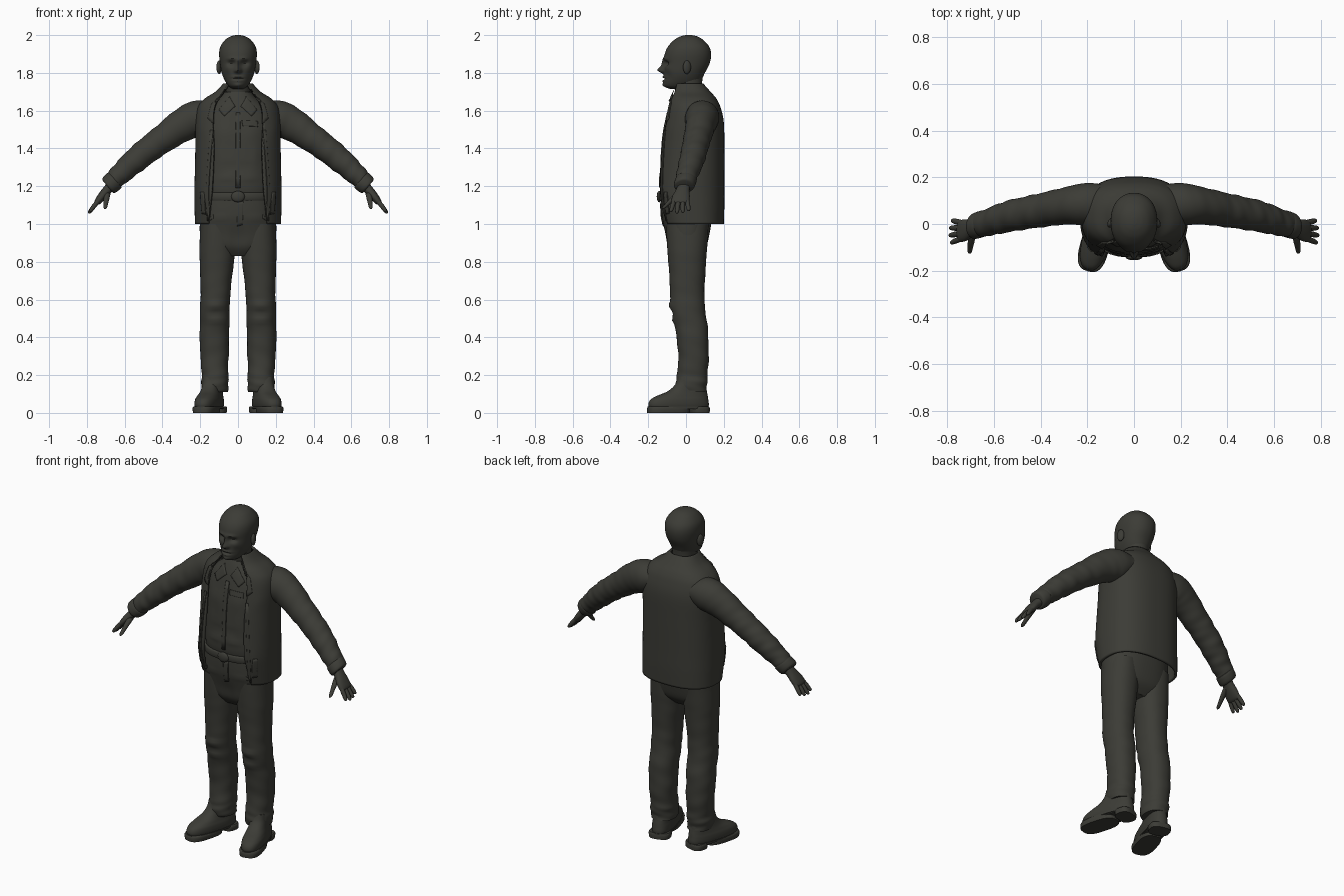
import bpy, bmesh, math
from mathutils import Vector, Matrix

cube = bpy.data.objects.get("Cube")
if cube:
    bpy.data.objects.remove(cube, do_unlink=True)

mat = bpy.data.materials.new("dark olive grey")
mat.use_nodes = True
colour = (0.045, 0.045, 0.037, 1)
mat.diffuse_color = colour
mat.node_tree.nodes["Principled BSDF"].inputs["Base Color"].default_value = colour
parts = []


def finish(name, bm):
    bmesh.ops.recalc_face_normals(bm, faces=bm.faces)
    me = bpy.data.meshes.new(name)
    bm.to_mesh(me)
    bm.free()
    ob = bpy.data.objects.new(name, me)
    bpy.context.scene.collection.objects.link(ob)
    me.materials.append(mat)
    parts.append(ob)
    return ob


def level(z, front, back, rx, cx=0, gap=0):
    """Horizontal ring: centre, half sizes and half width of a front opening."""
    return (cx, (front + back) / 2, z, rx, (back - front) / 2, gap)


def blend(rings, steps):
    """Catmull-Rom interpolation of ring tuples."""
    out = []
    last = len(rings) - 1
    for i in range(last):
        a, b, c, d = (rings[max(0, min(last, i + k))] for k in (-1, 0, 1, 2))
        for j in range(steps):
            t = j / steps
            out.append([q + 0.5 * t * (r - p + t * (2 * p - 5 * q + 4 * r - s
                        + t * (3 * (q - r) + s - p))) for p, q, r, s in zip(a, b, c, d)])
    return out + [list(rings[last])]


def loft(name, rings, n=32, steps=6, power=1.0, flat=True, side=1,
         fold=None, bumps=(), turn=None, opened=False):
    rings = blend([tuple(r) + (0,) * (6 - len(r)) for r in rings], steps)
    bm = bmesh.new()
    rows = []
    for i, (cx, cy, cz, rx, ry, gap) in enumerate(rings):
        p, q = rings[max(i - 1, 0)], rings[min(i + 1, len(rings) - 1)]
        u, v = Vector((1, 0, 0)), Vector((0, 1, 0))
        if not flat:
            u = v.cross(Vector(q[:3]) - Vector(p[:3])).normalized()
        s = i / (len(rings) - 1)
        t0 = math.asin(min(1, gap / rx) ** (1 / power)) if opened else 0
        row = []
        for j in range(n + 1 if opened else n):
            t = t0 + (math.tau - 2 * t0) * j / n
            k = 1
            if fold:
                amp, freq, twist = fold
                k += amp * s * (math.sin(freq * s + twist * t) + 0.6 * math.sin(freq * 1.7 * s - 2 * t))
            sx, sy = math.sin(t), -math.cos(t)
            co = Vector((cx, cy, cz)) \
                + u * (k * rx * math.copysign(abs(sx) ** power, sx)) \
                + v * (k * ry * math.copysign(abs(sy) ** power, sy))
            # bumps push the front surface out (+) or in (-)
            if sy < 0:
                co.y -= -sy * sum(h * math.exp(-((abs(co.x) - bx) / wx) ** 2 - ((co.z - bz) / wz) ** 2)
                                  for bx, bz, wx, wz, h in bumps)
            if turn:
                co = turn @ co
            co.x *= side
            row.append(bm.verts.new(co))
        rows.append(row)
    for a, b in zip(rows, rows[1:]):
        for j in range(n):
            m = (j + 1) % len(a)
            bm.faces.new((a[j], a[m], b[m], b[j]))
    if not opened:
        bm.faces.new(rows[0])
        bm.faces.new(rows[-1])
    return finish(name, bm)


def blob(name, centre, size, tilt=0):
    bm = bmesh.new()
    bmesh.ops.create_uvsphere(bm, u_segments=20, v_segments=12, radius=1)
    m = Matrix.Translation(centre) @ Matrix.Rotation(tilt, 4, "Z") @ Matrix.Diagonal((*size, 1))
    bmesh.ops.transform(bm, matrix=m, verts=bm.verts)
    return finish(name, bm)


def patch(name, corners, y, target, thick=0.008, side=1):
    """Cloth piece with four x,z corners, laid on the target's front."""
    bm = bmesh.new()
    bm.faces.new([bm.verts.new((x * side, y, z)) for x, z in corners])
    bmesh.ops.subdivide_edges(bm, edges=bm.edges, cuts=7, use_grid_fill=True)
    ob = finish(name, bm)
    wrap = ob.modifiers.new("lay", "SHRINKWRAP")
    wrap.target = target
    wrap.wrap_mode = "ABOVE_SURFACE"
    wrap.offset = 0.005
    ob.modifiers.new("cloth", "SOLIDIFY").thickness = thick
    return ob


# Head: face modelled with sockets, brow, nose, mouth, chin and cheeks
loft("head", [level(1.715, -.085, .03, .03), level(1.73, -.112, .05, .05),
              level(1.76, -.118, .08, .07), level(1.80, -.116, .10, .086),
              level(1.85, -.116, .125, .095), level(1.90, -.112, .133, .1),
              level(1.94, -.095, .122, .093), level(1.975, -.062, .09, .068),
              level(1.993, -.03, .06, .04), level(2.0, -.003, .03, .012)],
     n=80, steps=8, power=.92,
     bumps=[(.036, 1.85, .02, .013, -.02), (0, 1.845, .01, .03, .014),
            (0, 1.815, .014, .016, .03), (.012, 1.81, .009, .008, .01),
            (.03, 1.875, .026, .009, .008), (0, 1.768, .03, .004, -.008),
            (0, 1.778, .026, .006, .007), (0, 1.757, .022, .006, .006),
            (0, 1.735, .022, .014, .009), (.06, 1.82, .02, .02, .006),
            (.058, 1.775, .016, .03, -.006)])
loft("neck", [level(1.60, -.06, .10, .08), level(1.68, -.055, .09, .066),
              level(1.74, -.06, .085, .064), level(1.79, -.06, .09, .066)], power=.95)

# Shirt and trouser seat
shirt = loft("shirt", [level(1.15, -.13, .15, .185), level(1.2, -.137, .16, .19),
                       level(1.3, -.133, .17, .19), level(1.45, -.122, .17, .19),
                       level(1.55, -.105, .16, .185), level(1.62, -.088, .14, .15),
                       level(1.67, -.07, .11, .095), level(1.70, -.056, .09, .068)],
             n=64, power=.85,
             bumps=[(.06, 1.24, .05, .012, .006), (.03, 1.3, .05, .014, -.005),
                    (.09, 1.36, .02, .06, .005), (.08, 1.48, .05, .05, .006)])
trousers = loft("trouser_seat", [level(.83, -.06, .06, .13), level(.88, -.095, .105, .19),
                                 level(.95, -.11, .125, .202), level(1.05, -.13, .14, .2),
                                 level(1.17, -.13, .15, .19)], n=48, power=.85,
                bumps=[(0, .92, .012, .06, -.012), (.1, 1.03, .05, .012, .005)])
loft("belt", [level(1.125, -.138, .155, .196), level(1.13, -.143, .16, .2),
              level(1.16, -.143, .16, .2), level(1.166, -.138, .155, .196)], n=64, steps=2, power=.85)
blob("belt_buckle", (0, -.142, 1.145), (.036, .013, .03))
patch("fly", [(-.004, .98), (.024, .99), (.028, 1.12), (-.004, 1.12)], -.14, trousers)
patch("shirt_placket", [(-.012, 1.19), (.012, 1.19), (.012, 1.6), (-.012, 1.6)], -.14, shirt, .006)
patch("shirt_pocket_flap", [(.025, 1.52), (.115, 1.52), (.115, 1.55), (.02, 1.55)], -.12, shirt)

# Open jacket
jacket = loft("jacket", [level(1.0, -.13, .2, .228, 0, .158), level(1.1, -.153, .203, .23, 0, .148),
                         level(1.2, -.163, .203, .23, 0, .138), level(1.4, -.147, .203, .226, 0, .13),
                         level(1.54, -.125, .2, .226, 0, .135), level(1.62, -.107, .182, .212, 0, .125),
                         level(1.665, -.092, .16, .175, 0, .105), level(1.70, -.078, .13, .12, 0, .08),
                         level(1.745, -.062, .09, .077, 0, .052)],
              n=96, power=.82, opened=True,
              bumps=[(.19, 1.15, .02, .07, .006), (.2, 1.5, .03, .04, .006)])
solid = jacket.modifiers.new("cloth", "SOLIDIFY")
solid.thickness = .014
solid.offset = -1

for side, label in ((1, "left"), (-1, "right")):
    # Ears, collars and jacket trim
    blob(label + "_ear", (side * .1, .005, 1.83), (.013, .022, .036), side * .35)
    patch(label + "_shirt_collar", [(.015, 1.63), (.075, 1.575), (.115, 1.615), (.06, 1.70)],
          -.11, shirt, .012, side)
    patch(label + "_jacket_lapel", [(.128, 1.53), (.165, 1.56), (.15, 1.645), (.07, 1.725)],
          -.10, jacket, .008, side)
    patch(label + "_jacket_hem", [(.16, 1.01), (.18, 1.01), (.157, 1.5), (.138, 1.5)],
          -.13, jacket, .006, side)
    patch(label + "_jacket_pocket", [(.175, 1.05), (.215, 1.05), (.215, 1.17), (.168, 1.17)],
          -.11, jacket, .006, side)

    # Trouser leg with folds gathering toward the boot
    loft(label + "_trouser_leg",
         [level(1.0, -.105, .12, .09, .108), level(.88, -.1, .112, .095, .109),
          level(.78, -.092, .105, .089, .113), level(.66, -.085, .098, .08, .118),
          level(.56, -.08, .1, .078, .122), level(.45, -.058, .115, .078, .124),
          level(.33, -.042, .12, .076, .125), level(.22, -.045, .116, .07, .122),
          level(.16, -.055, .112, .072, .122), level(.11, -.045, .108, .068, .122)],
         n=48, power=.9, side=side, fold=(.028, 42, 1),
         bumps=[(.12, .57, .06, .018, .012), (.12, .53, .05, .012, -.008), (.12, .49, .06, .015, .008)])
    patch(label + "_thigh_pocket", [(.13, 1.03), (.185, 1.0), (.18, 1.02), (.13, 1.05)],
          -.11, trousers, .006, side)

    # Boot, turned outward about the heel
    turn = Matrix.Translation((.125, .06, 0)) @ Matrix.Rotation(.27, 4, "Z") @ Matrix.Translation((0, -.06, 0))
    loft(label + "_boot",
         [level(.02, -.2, .118, .056), level(.045, -.207, .121, .061), level(.07, -.195, .118, .06),
          level(.09, -.16, .115, .055), level(.115, -.1, .11, .05), level(.15, -.06, .105, .048),
          level(.19, -.045, .1, .048)], n=40, power=.8, side=side, turn=turn)
    for piece, front, back in (("sole", -.212, .015), ("heel", .025, .122)):
        loft(label + "_boot_" + piece,
             [level(0, front, back, .06), level(.025, front, back, .063),
              level(.034, front + .006, back - .004, .058)],
             n=32, steps=2, power=.7, side=side, turn=turn)
    loft(label + "_boot_welt", [level(.024, -.21, .122, .062), level(.034, -.21, .122, .062)],
         n=40, steps=1, power=.78, side=side, turn=turn)
    for k in range(4):
        z = .085 + k * .014
        y = -.132 + k * .026
        blob(label + "_lace", turn @ Vector((0, y, z)) * Vector((side, 1, 1)).x if side > 0 else
             Vector((-(turn @ Vector((0, y, z))).x, (turn @ Vector((0, y, z))).y, z)),
             (.03, .007, .008), side * .27)

    # Sleeve, cuff and hand
    loft(label + "_sleeve",
         [(.13, .085, 1.575, .07, .085), (.21, .085, 1.56, .095, .09), (.29, .078, 1.525, .088, .08),
          (.38, .062, 1.463, .076, .074), (.46, .048, 1.405, .07, .07), (.54, .032, 1.34, .066, .067),
          (.61, .012, 1.277, .058, .06), (.665, -.004, 1.222, .049, .053)],
         n=40, steps=8, flat=False, side=side, fold=(.035, 44, 1))
    loft(label + "_cuff",
         [(.648, 0, 1.236, .047, .05), (.655, -.001, 1.23, .054, .057), (.682, -.009, 1.205, .052, .055),
          (.69, -.011, 1.198, .042, .046)], n=32, steps=3, flat=False, side=side)
    loft(label + "_palm",
         [(.665, -.008, 1.21, .026, .032), (.695, -.018, 1.177, .024, .036),
          (.72, -.026, 1.147, .022, .046), (.742, -.03, 1.119, .018, .047),
          (.75, -.03, 1.108, .011, .042)], n=28, steps=4, flat=False, side=side, power=.9)
    for k, finger in enumerate(("index", "middle", "ring", "little")):
        y = -.063 + k * .023
        reach = (.92, 1.05, 1.0, .84)[k]
        path = [(0, 0, .012), (.018, -.022, .0125), (.036, -.046, .011), (.045, -.058, .008), (.048, -.062, .003)]
        loft(label + "_" + finger + "_finger",
             [(.74 + a * reach, y + (k - 2) * a * .18, 1.122 + b * reach, r, r) for a, b, r in path],
             n=14, steps=3, flat=False, side=side)
    loft(label + "_thumb",
         [(.69, -.035, 1.165, .016, .02), (.696, -.068, 1.135, .015, .018), (.7, -.095, 1.108, .012, .014),
          (.703, -.115, 1.088, .01, .011), (.704, -.122, 1.08, .004, .004)],
         n=16, steps=4, flat=False, side=side)

# Smooth shading with sharp creases kept
bpy.ops.object.select_all(action="DESELECT")
for ob in parts:
    ob.select_set(True)
bpy.context.view_layer.objects.active = parts[0]
bpy.ops.object.shade_smooth_by_angle(angle=math.radians(45))
